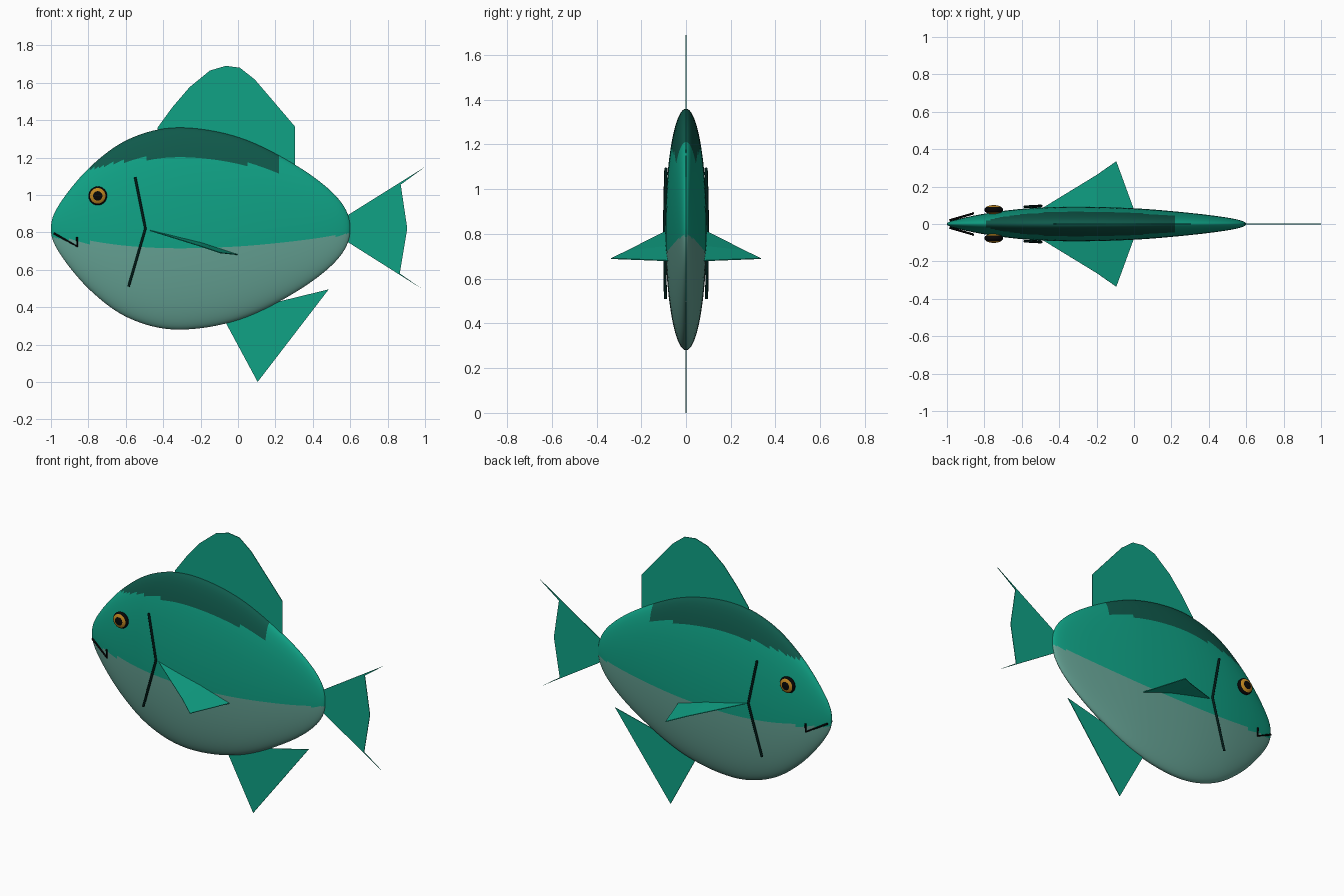
import bpy, bmesh, math
from mathutils import Vector

cube = bpy.data.objects.get("Cube")
if cube:
    bpy.data.objects.remove(cube)


def material(name, r, g, b):
    m = bpy.data.materials.new(name)
    m.use_nodes = True
    m.diffuse_color = (r, g, b, 1)
    bsdf = m.node_tree.nodes["Principled BSDF"]
    bsdf.inputs["Base Color"].default_value = (r, g, b, 1)
    bsdf.inputs["Roughness"].default_value = 0.7
    return m


teal = material("teal", 0.005, 0.36, 0.235)
dark_green = material("dark green", 0.005, 0.1, 0.07)
pale = material("pale belly", 0.13, 0.36, 0.295)
line_green = material("blackish green", 0.0, 0.012, 0.01)
black = material("black", 0.002, 0.002, 0.002)
gold = material("gold", 0.52, 0.24, 0.015)

MID_Z = 0.82
FLAT = 0.172  # body width compared with its height


def make_object(name, bm, mats, smooth=False):
    bmesh.ops.recalc_face_normals(bm, faces=bm.faces)
    mesh = bpy.data.meshes.new(name)
    bm.to_mesh(mesh)
    bm.free()
    for m in mats:
        mesh.materials.append(m)
    for p in mesh.polygons:
        p.use_smooth = smooth
    ob = bpy.data.objects.new(name, mesh)
    bpy.context.collection.objects.link(ob)
    return ob


def spline(points, steps):
    """Smooth curve through the points, square to the axis at both ends."""
    pts = [Vector(p) for p in points]
    pts = [Vector((pts[1].x, -pts[1].y))] + pts + [Vector((pts[-2].x, -pts[-2].y))]
    out = []
    for a, b, c, d in zip(pts, pts[1:], pts[2:], pts[3:]):
        for i in range(steps):
            t = i / steps
            out.append(0.5 * (2 * b + (c - a) * t + (2 * a - 5 * b + 4 * c - d) * t * t
                              + (3 * b - a - 3 * c + d) * t ** 3))
    return out + [pts[-2]]


# Body: a turned profile squeezed sideways
PROFILE = [(-1, 0), (-0.955, 0.13), (-0.79, 0.33), (-0.58, 0.48), (-0.32, 0.54),
           (0.01, 0.486), (0.33, 0.326), (0.54, 0.155), (0.6, 0)]
SEGS = 96
outline = spline(PROFILE, 8)
bm = bmesh.new()
rings = []
for p in outline[1:-1]:
    rings.append([bm.verts.new((p.x, p.y * FLAT * math.cos(a), MID_Z + p.y * math.sin(a)))
                  for a in (2 * math.pi * i / SEGS for i in range(SEGS))])
for r, s in zip(rings, rings[1:]):
    for i in range(SEGS):
        j = (i + 1) % SEGS
        bm.faces.new((r[i], r[j], s[j], s[i]))
for end, ring in ((outline[0], rings[0]), (outline[-1], rings[-1])):
    tip = bm.verts.new((end.x, 0, MID_Z))
    for i in range(SEGS):
        bm.faces.new((tip, ring[i], ring[(i + 1) % SEGS]))
for f in bm.faces:
    c = f.calc_center_median()
    if c.z < 0.71 + 0.075 * ((c.x + 0.25) / 0.8) ** 2:
        f.material_index = 2
    elif -0.79 < c.x < 0.23 and c.z > 1.205 - 0.3 * (c.x + 0.32) ** 2:
        f.material_index = 1
make_object("body", bm, [teal, dark_green, pale], smooth=True)


# Fins: thin plates
def plate(name, faces):
    bm = bmesh.new()
    for pts in faces:
        bm.faces.new([bm.verts.new(p) for p in pts])
    bmesh.ops.remove_doubles(bm, verts=bm.verts, dist=0.0001)
    ob = make_object(name, bm, [teal])
    mod = ob.modifiers.new("thickness", "SOLIDIFY")
    mod.thickness = 0.004
    mod.offset = 0
    return ob


def upright_fin(name, outline_xz):
    return plate(name, [[(x, 0, z) for x, z in outline_xz]])


upright_fin("dorsal_fin", [(-0.43, 1.3), (-0.43, 1.36), (-0.35, 1.47), (-0.26, 1.575),
                           (-0.15, 1.665), (-0.065, 1.69), (0.01, 1.68), (0.09, 1.617),
                           (0.19, 1.5), (0.305, 1.365), (0.305, 1.1)])
upright_fin("tail_fin", [(0.5, 0.82), (0.56, 0.875), (1, 1.15), (0.87, 1.055), (0.905, 0.82),
                         (0.865, 0.58), (0.98, 0.5), (0.56, 0.765)])
upright_fin("anal_fin", [(-0.1, 0.38), (-0.07, 0.325), (0.105, 0), (0.485, 0.495),
                         (0.157, 0.415), (0.1, 0.44)])


# Markings: thin rods along a path
def rod(name, path, radius, mat):
    curve = bpy.data.curves.new(name, "CURVE")
    curve.dimensions = "3D"
    curve.bevel_depth = radius
    curve.bevel_resolution = 1
    curve.use_fill_caps = True
    line = curve.splines.new("POLY")
    line.points.add(len(path) - 1)
    for pt, co in zip(line.points, path):
        pt.co = (*co, 1)
    curve.materials.append(mat)
    ob = bpy.data.objects.new(name, curve)
    bpy.context.collection.objects.link(ob)


# Eye: flattened ball with a pupil, gold ring and dark rim
def eye(name, side):
    bm = bmesh.new()
    bmesh.ops.create_uvsphere(bm, u_segments=32, v_segments=48, radius=0.05)
    for f in bm.faces:
        c = f.calc_center_median()
        f.material_index = 1 if 0.024 < math.hypot(c.x, c.y) < 0.042 else 0
    for v in bm.verts:
        x, y, z = v.co
        v.co = (x - 0.75, side * (0.076 + 0.5 * z), y + 0.995)
    make_object(name, bm, [black, gold], smooth=True)


# Paired parts
for side, word in ((-1, "right"), (1, "left")):
    eye(word + "_eye", side)
    base, fold, back = (-0.49, 0.085 * side, 0.815), (-0.2, 0.08 * side, 0.745), (0, 0.075 * side, 0.68)
    edge, tip = (-0.2, 0.262 * side, 0.725), (-0.095, 0.335 * side, 0.69)
    plate(word + "_pectoral_fin", [(base, edge, fold), (fold, edge, tip, back)])
    rod(word + "_gill_line", [(-0.55, 0.09 * side, 1.095), (-0.495, 0.097 * side, 0.82),
                              (-0.585, 0.092 * side, 0.51)], 0.007, line_green)
    rod(word + "_mouth", [(-0.985, 0.02 * side, 0.795), (-0.86, 0.056 * side, 0.725),
                          (-0.86, 0.058 * side, 0.775)], 0.006, black)
